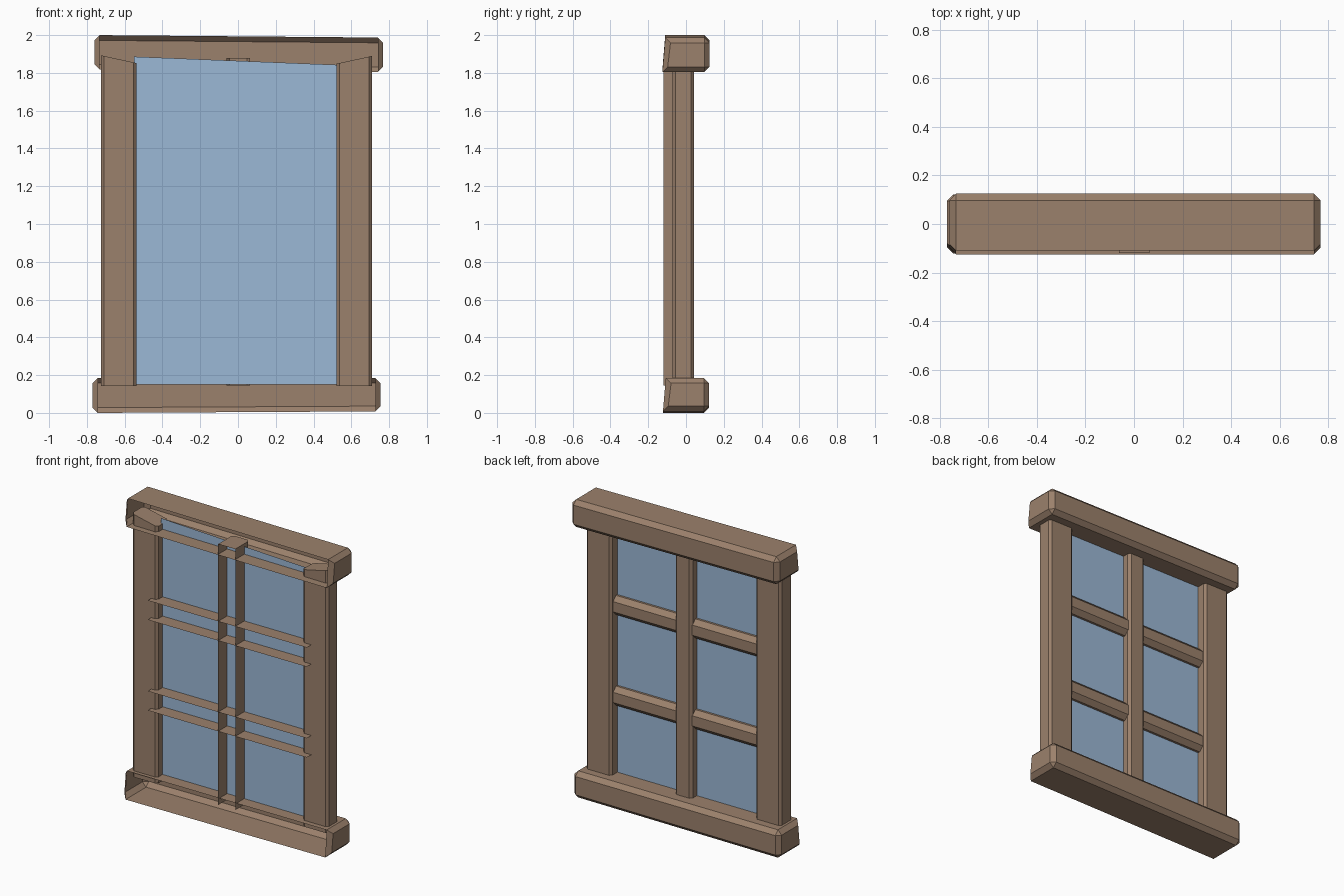
import bpy, bmesh, math
from mathutils import Vector

if "Cube" in bpy.data.objects:
    bpy.data.objects.remove(bpy.data.objects["Cube"])


def material(name, rgb):
    m = bpy.data.materials.new(name)
    m.diffuse_color = (*rgb, 1)
    m.use_nodes = True
    m.node_tree.nodes["Principled BSDF"].inputs["Base Color"].default_value = m.diffuse_color
    return m


wood = material("brown_wood", (0.33, 0.22, 0.15))
blue = material("pale_blue_glass", (0.33, 0.48, 0.67))


def finish(bm, name, mat, smooth=True):
    me = bpy.data.meshes.new(name)
    bm.to_mesh(me)
    bm.free()
    ob = bpy.data.objects.new(name, me)
    bpy.context.collection.objects.link(ob)
    me.materials.append(mat)
    if smooth:
        bpy.context.view_layer.objects.active = ob
        ob.select_set(True)
        bpy.ops.object.shade_smooth_by_angle(angle=math.radians(35))
        ob.select_set(False)
    return ob


def timber(name, x, y, z, bevel, edge_rule, open_dirs=(), warp=None):
    """Box with chosen edges chamfered, some sides left open, slightly warped."""
    bm = bmesh.new()
    bmesh.ops.create_cube(bm, size=1)
    for v in bm.verts:
        c = v.co + Vector((0.5, 0.5, 0.5))
        v.co = [a[0] + (a[1] - a[0]) * t for a, t in zip((x, y, z), c)]
    mid_y = sum(y) / 2
    edges = []
    for e in bm.edges:
        d = (e.verts[1].co - e.verts[0].co).normalized()
        axis = max(range(3), key=lambda i: abs(d[i]))
        back = all(v.co.y > mid_y for v in e.verts)
        front = all(v.co.y < mid_y for v in e.verts)
        if edge_rule(axis, back, front):
            edges.append(e)
    bmesh.ops.bevel(bm, geom=edges, offset=bevel, segments=1, profile=0.5, affect='EDGES')
    bm.normal_update()
    gone = [f for f in bm.faces if any(f.normal.dot(Vector(d)) > 0.95 for d in open_dirs)]
    bmesh.ops.delete(bm, geom=gone, context='FACES')
    if warp:
        for v in bm.verts:
            v.co += Vector(warp(v.co))
    return finish(bm, name, wood)


FRONT, LEFT, RIGHT, DOWN = (0, -1, 0), (-1, 0, 0), (1, 0, 0), (0, 0, -1)


# head and sill beams, hollow and open at the front
def beam_edges(axis, back, front):
    return back or axis == 1 or (front and axis == 2)


def head_warp(p):
    t = p.x / 1.5 + 0.5
    return (0, (0.015 if p.z > 1.9 and p.y < 0 else 0), -0.013 * t)


def sill_warp(p):
    t = p.x / 1.5 + 0.5
    return (0, (0.015 if p.z > 0.1 and p.y < 0 else 0), 0.008 * t if p.z < 0.1 else 0)


timber("head_beam", (-0.76, 0.768), (-0.125, 0.125), (1.817, 2.0), 0.028,
       beam_edges, [FRONT], head_warp)
timber("sill_beam", (-0.77, 0.755), (-0.122, 0.122), (0.0, 0.185), 0.028,
       beam_edges, [FRONT], sill_warp)

# side posts, tops sloping down towards the glass
for side, x, y0 in (("left", (-0.725, -0.537), -0.082), ("right", (0.522, 0.71), -0.072)):
    timber(side + "_post", x, (y0, 0.042), (0.143, 1.87), 0.016,
           lambda a, back, front: a == 2, [],
           lambda p: (0, 0, (abs(p.x) - 0.62) * 0.22 if p.z > 1 else 0))

# centre mullion, open at the front
timber("mullion", (-0.062, 0.064), (-0.12, 0.032), (0.145, 1.88), 0.016,
       lambda a, back, front: back and a == 2, [FRONT, DOWN])

# glazing bars, open at the front and ends
for i, z in enumerate((0.635, 1.238)):
    timber("glazing_bar_%d" % (i + 1), (-0.58, 0.59), (-0.12, 0.02), (z, z + 0.128), 0.03,
           lambda a, back, front: back and a == 0, [FRONT, LEFT, RIGHT])

# glass pane
bm = bmesh.new()
bm.faces.new([bm.verts.new(c) for c in ((-0.55, -0.025, 0.15), (0.54, -0.025, 0.15),
                                        (0.54, -0.025, 1.842), (-0.55, -0.025, 1.886))])
finish(bm, "glass_pane", blue, False)
